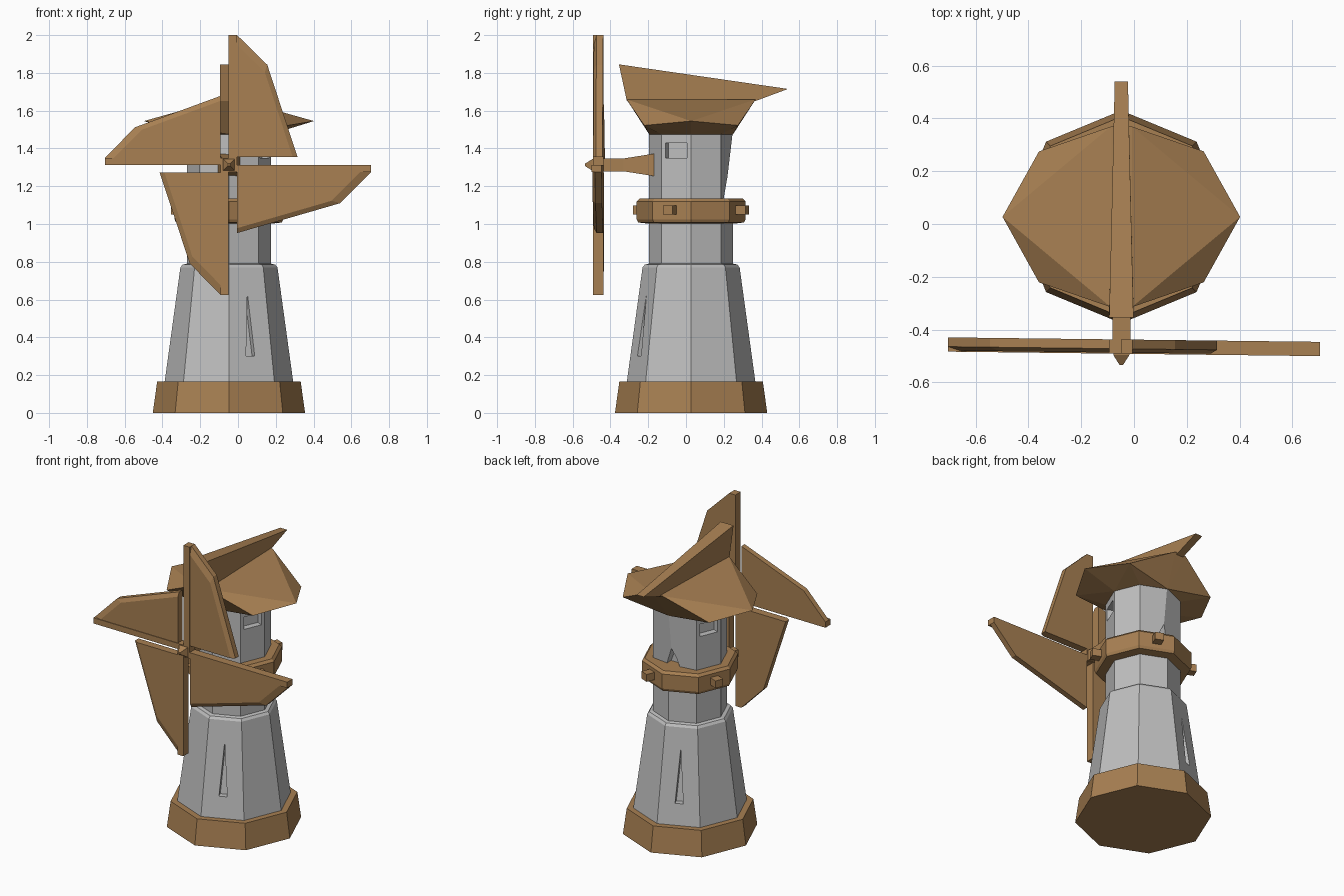
import bpy, bmesh, math
from mathutils import Vector

if "Cube" in bpy.data.objects:
    bpy.data.objects.remove(bpy.data.objects["Cube"])

CX, CY = -0.048, 0.027          # tower axis


def material(name, color):
    m = bpy.data.materials.new(name)
    m.diffuse_color = (*color, 1)
    m.use_nodes = True
    m.node_tree.nodes["Principled BSDF"].inputs["Base Color"].default_value = m.diffuse_color
    return m


WOOD = material("brown_wood", (0.39, 0.215, 0.085))
STONE = material("grey_stone", (0.52, 0.52, 0.52))


def finish(name, bm, mat):
    bmesh.ops.recalc_face_normals(bm, faces=bm.faces)
    me = bpy.data.meshes.new(name)
    bm.to_mesh(me)
    bm.free()
    me.materials.append(mat)
    ob = bpy.data.objects.new(name, me)
    bpy.context.collection.objects.link(ob)
    return ob


def loft(name, rings, mat):
    """Closed solid through rings with equal point counts."""
    bm = bmesh.new()
    rows = [[bm.verts.new(p) for p in r] for r in rings]
    n = len(rows[0])
    for a, b in zip(rows, rows[1:]):
        for i in range(n):
            j = (i + 1) % n
            bm.faces.new((a[i], a[j], b[j], b[i]))
    bm.faces.new(rows[0][::-1])
    bm.faces.new(rows[-1])
    return finish(name, bm, mat)


def octagon(r, z):
    return [(CX + r * math.cos(i * math.pi / 4), CY + r * math.sin(i * math.pi / 4), z)
            for i in range(8)]


def polar(deg, radial, side, z):
    """Point placed relative to a tower wall facing the given direction."""
    a = math.radians(deg)
    return (CX + radial * math.cos(a) - side * math.sin(a),
            CY + radial * math.sin(a) + side * math.cos(a), z)


def cut(target, outline, deg):
    """Recess: outline holds (side, z, inner radius)."""
    c = loft("cutter", [[polar(deg, r, s, z) for s, z, r in outline],
                        [polar(deg, 0.5, s, z) for s, z, r in outline]], STONE)
    c.hide_render = True
    mod = target.modifiers.new("recess", 'BOOLEAN')
    mod.operation = 'DIFFERENCE'
    mod.solver = 'EXACT'
    mod.object = c
    bpy.context.view_layer.objects.active = target
    bpy.ops.object.modifier_apply(modifier=mod.name)
    bpy.data.objects.remove(c)


# Wooden base
loft("base", [octagon(0.403, 0), octagon(0.38, 0.165)], WOOD)

# Lower and upper stone tower
lower = loft("lower_tower", [octagon(r, z) for r, z in
             ((0.345, 0.13), (0.257, 0.77), (0.245, 0.785), (0.2, 0.795))], STONE)
rings = [octagon(r, z) for r, z in ((0.222, 0.77), (0.222, 1.08), (0.222, 1.13), (0.222, 1.5))]
rings[2][2] = (CX, CY + 0.178, 1.13)          # rear corner pulled in above the ring
upper = loft("upper_tower", rings, STONE)

# Slits, windows and the rear doorway
for deg in (-67.5, 112.5):
    cut(lower, [(-0.025, 0.3, 0.26), (0.025, 0.3, 0.26), (0, 0.635, 0.215)], deg)
for deg in (-22.5, 157.5):
    cut(upper, [(-0.062, 1.35, 0.165), (0.062, 1.35, 0.165),
                (0.062, 1.43, 0.165), (-0.062, 1.43, 0.165)], deg)
cut(upper, [(-0.06, 1.1, 0.13), (0.06, 1.1, 0.13), (0, 1.25, 0.13)], 90)

# Ring around the tower with four pegs
loft("ring", [octagon(r, z) for r, z in
     ((0.21, 1.0), (0.28, 1.008), (0.288, 1.025), (0.288, 1.12), (0.272, 1.136), (0.21, 1.136))], WOOD)
for deg in (-22.5, 67.5, 157.5, 247.5):
    loft("ring_peg", [[polar(deg, r, s, z) for s, z in
         ((-0.027, 1.05), (0.027, 1.05), (0.027, 1.098), (-0.027, 1.098))]
         for r in (0.24, 0.322)], WOOD)

# Roof body: hull of eaves, ridge line and tower top
bm = bmesh.new()
for p in octagon(0.222, 1.475):
    bm.verts.new(p)
for s in (-1, 1):
    bm.verts.new((CX + s * 0.45, CY, 1.545))
    for t in (-1, 1):
        bm.verts.new((CX + s * 0.312, CY + t * 0.248, 1.522))
        bm.verts.new((CX + s * 0.04, CY + t * 0.342, 1.66))
bmesh.ops.convex_hull(bm, input=bm.verts)
bmesh.ops.dissolve_limit(bm, angle_limit=0.01, verts=bm.verts, edges=bm.edges)
finish("roof", bm, WOOD)

# Upright ridge fin, taller at the front
loft("roof_fin", [[(CX - w, y, z0), (CX + w, y, z0), (CX + w, y2, z1), (CX - w, y2, z1)]
     for w, y, z0, y2, z1 in ((0.046, -0.313, 1.65, -0.355, 1.845),
                              (0.025, 0.365, 1.65, 0.54, 1.715))], WOOD)


# Axle with pointed hub
def square(h, y):
    return [(CX - h, y, 1.313 - h), (CX + h, y, 1.313 - h),
            (CX + h, y, 1.313 + h), (CX - h, y, 1.313 + h)]


loft("axle", [square(h, y) for h, y in ((0.062, -0.1), (0.06, -0.165), (0.034, -0.33),
     (0.034, -0.44), (0.03, -0.497), (0.006, -0.535))], WOOD)


# Four sails: spar rectangle and sail outline in x, z
def flat(pts, y):
    return [(x, y - 0.012 * x, z) for x, z in pts]


blades = {
    "top": ((-0.05, 1.313, -0.005, 2.0),
            ((-0.005, 2.0), (0.155, 1.843), (0.315, 1.355), (-0.005, 1.355))),
    "right": ((-0.05, 1.275, 0.705, 1.313),
              ((0.705, 1.275), (0.54, 1.11), (-0.005, 0.952), (-0.005, 1.275))),
    "bottom": ((-0.093, 0.625, -0.05, 1.313),
               ((-0.093, 0.625), (-0.255, 0.79), (-0.415, 1.273), (-0.093, 1.273))),
    "left": ((-0.705, 1.313, -0.05, 1.35),
             ((-0.705, 1.35), (-0.545, 1.512), (-0.093, 1.678), (-0.093, 1.35))),
}
for side, ((x0, z0, x1, z1), sail) in blades.items():
    bar = [(x0, z0), (x1, z0), (x1, z1), (x0, z1)]
    loft(side + "_spar", [flat(bar, -0.438), flat(bar, -0.492)], WOOD)
    root = Vector(sail[3])
    inner = [root + (Vector(p) - root) * 0.92 for p in sail]
    loft(side + "_sail", [flat(sail, -0.438), flat(sail, -0.473), flat(inner, -0.488)], WOOD)
